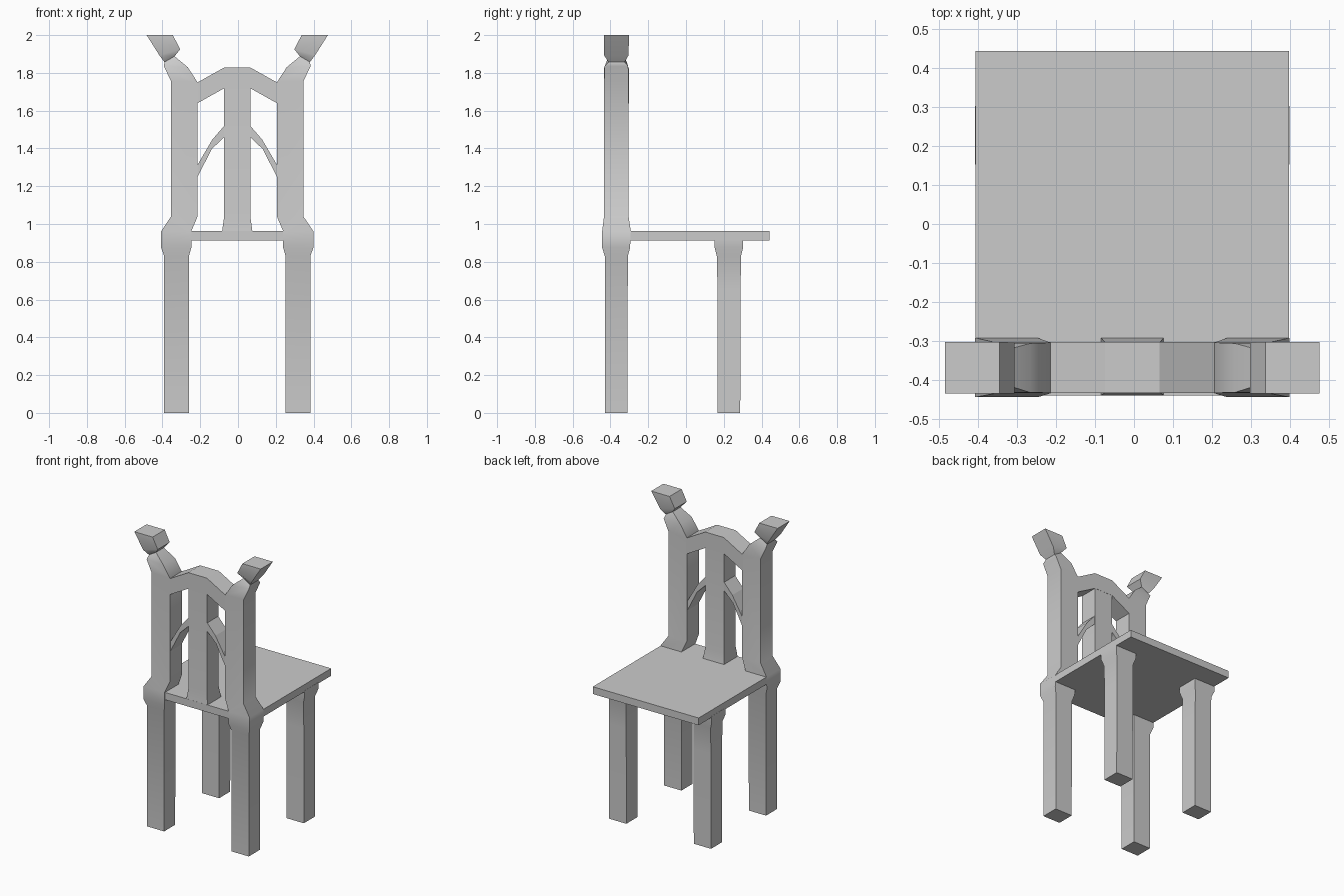
import bpy, bmesh

CX = -0.004  # symmetry plane of the frame


def finish(name, bm, smooth=False):
    bmesh.ops.recalc_face_normals(bm, faces=bm.faces)
    mesh = bpy.data.meshes.new(name)
    bm.to_mesh(mesh)
    bm.free()
    obj = bpy.data.objects.new(name, mesh)
    bpy.context.collection.objects.link(obj)
    if smooth:
        bpy.ops.object.select_all(action='DESELECT')
        obj.select_set(True)
        bpy.context.view_layer.objects.active = obj
        bpy.ops.object.shade_smooth_by_angle(angle=0.7)
    return obj


def loft(name, sections, side=1):
    """Square tube through sections (inner x, inner z, outer x, outer z, y0, y1)."""
    bm = bmesh.new()
    rings = []
    for xi, zi, xo, zo, y0, y1 in sections:
        pts = [(xi, y0, zi), (xo, y0, zo), (xo, y1, zo), (xi, y1, zi)]
        rings.append([bm.verts.new((CX + side * x, y, z)) for x, y, z in pts])
    for a, b in zip(rings, rings[1:]):
        for i in range(4):
            j = (i + 1) % 4
            bm.faces.new((a[i], a[j], b[j], b[i]))
    bm.faces.new(rings[0])
    bm.faces.new(rings[-1])
    return finish(name, bm, True)


def extrude_profile(name, profile, y0, y1, side=1):
    """Flat XZ outline given thickness along y."""
    bm = bmesh.new()
    face = bm.faces.new([bm.verts.new((CX + side * x, y0, z)) for x, z in profile])
    new = bmesh.ops.extrude_face_region(bm, geom=[face])['geom']
    verts = [v for v in new if isinstance(v, bmesh.types.BMVert)]
    bmesh.ops.translate(bm, verts=verts, vec=(0, y1 - y0, 0))
    return finish(name, bm)


# Seat board
extrude_profile("seat", [(-0.402, 0.912), (0.402, 0.912), (0.402, 0.962), (-0.402, 0.962)],
                -0.44, 0.443)

# Back post: leg, swollen seat joint, upright, neck and flared finial
post = [
    (0.256, 0.0, 0.387, 0.0, -0.43, -0.31),
    (0.256, 0.83, 0.387, 0.83, -0.43, -0.308),
    (0.243, 0.875, 0.403, 0.875, -0.444, -0.296),
    (0.243, 0.962, 0.403, 0.962, -0.444, -0.292),
    (0.21, 1.04, 0.35, 1.04, -0.434, -0.304),
    (0.21, 1.75, 0.35, 1.755, -0.433, -0.304),
    (0.262, 1.83, 0.388, 1.835, -0.432, -0.306),
    (0.332, 1.888, 0.385, 1.857, -0.41, -0.325),
    (0.302, 1.925, 0.412, 1.893, -0.434, -0.304),
    (0.341, 2.0, 0.48, 2.0, -0.434, -0.302),
]

# Front leg with swollen top under the seat
leg = [
    (0.256, 0.0, 0.387, 0.0, 0.167, 0.287),
    (0.256, 0.65, 0.387, 0.65, 0.167, 0.289),
    (0.256, 0.83, 0.387, 0.83, 0.163, 0.291),
    (0.243, 0.875, 0.403, 0.875, 0.152, 0.302),
    (0.243, 0.92, 0.403, 0.92, 0.152, 0.302),
]

# Curved brace between splat and post
brace = [(0.215, 1.305), (0.132, 1.447), (0.06, 1.53),
         (0.06, 1.47), (0.136, 1.395), (0.215, 1.24)]

for label, side in (("left", -1), ("right", 1)):
    loft(label + "_back_post", post, side)
    loft(label + "_front_leg", leg, side)
    extrude_profile(label + "_brace", brace, -0.428, -0.308, side)

# Central splat with flared foot
loft("back_splat", [
    (-0.081, 0.955, 0.081, 0.955, -0.44, -0.291),
    (-0.07, 1.035, 0.07, 1.035, -0.432, -0.304),
    (-0.07, 1.77, 0.07, 1.77, -0.432, -0.304),
])

# Arched top rail
extrude_profile("top_rail", [
    (-0.215, 1.747), (-0.07, 1.828), (0.07, 1.828), (0.215, 1.747),
    (0.215, 1.637), (0.07, 1.718), (-0.07, 1.718), (-0.215, 1.637)], -0.433, -0.303)
